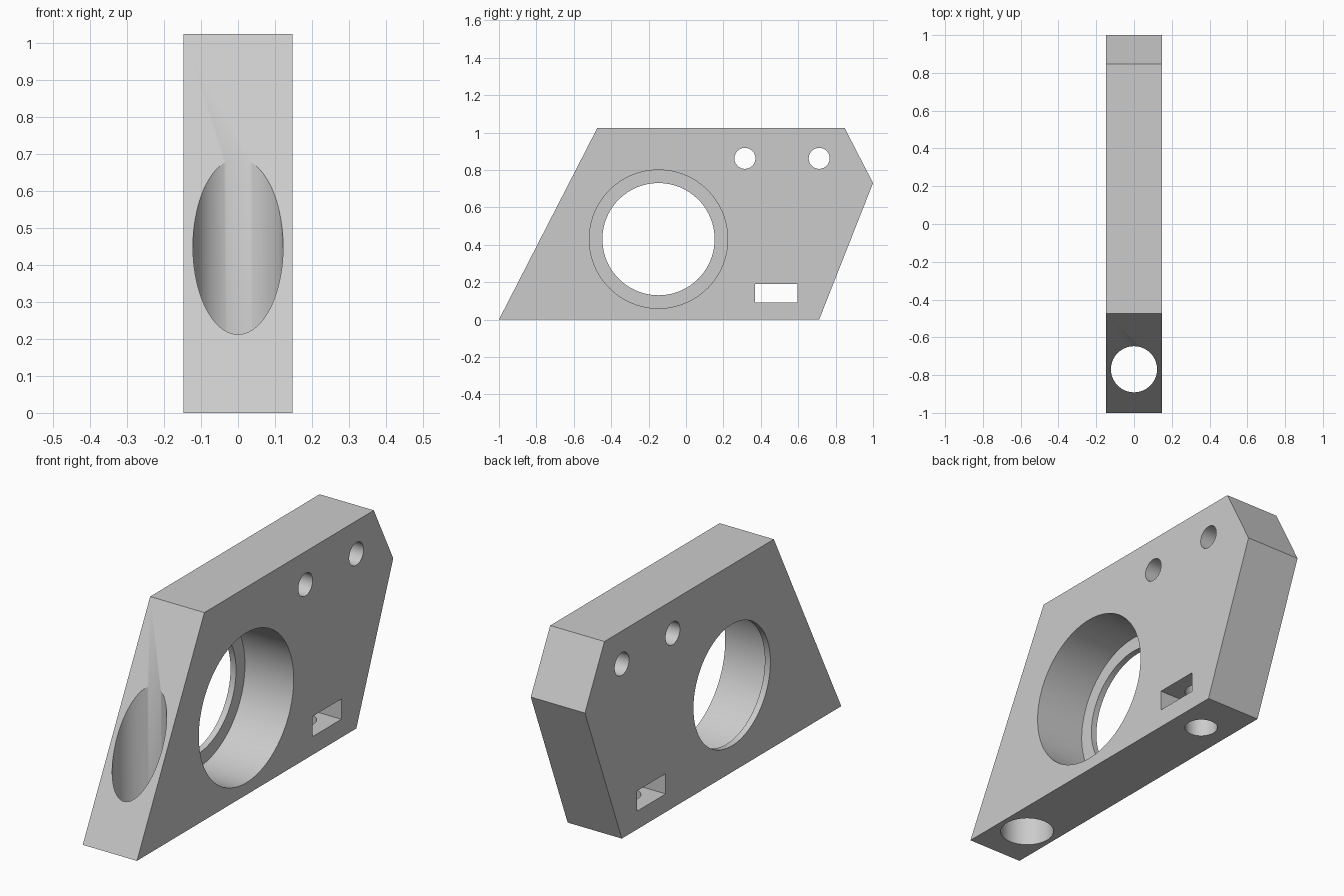
import bpy, bmesh, math
from mathutils import Matrix, Vector

cube = bpy.data.objects.get("Cube")
if cube:
    bpy.data.objects.remove(cube, do_unlink=True)

HALF = 0.148   # half thickness of the plate
LIP = 0.03     # lip left behind the counterbore
OVER = 0.1     # how far cutters reach past the surface

grey = bpy.data.materials.new("plain grey")
grey.use_nodes = True
colour = (0.6, 0.6, 0.6, 1)
grey.diffuse_color = colour
grey.node_tree.nodes["Principled BSDF"].inputs["Base Color"].default_value = colour


def add_object(name, bm):
    bmesh.ops.recalc_face_normals(bm, faces=bm.faces)
    mesh = bpy.data.meshes.new(name)
    bm.to_mesh(mesh)
    bm.free()
    mesh.materials.append(grey)
    obj = bpy.data.objects.new(name, mesh)
    bpy.context.collection.objects.link(obj)
    return obj


def prism(name, profile, x0, x1):
    """Extrude a (y, z) outline along x."""
    bm = bmesh.new()
    face = bm.faces.new([bm.verts.new((x0, y, z)) for y, z in profile])
    ext = bmesh.ops.extrude_face_region(bm, geom=[face])
    verts = [v for v in ext["geom"] if isinstance(v, bmesh.types.BMVert)]
    bmesh.ops.translate(bm, verts=verts, vec=(x1 - x0, 0, 0))
    return add_object(name, bm)


def cylinder(name, start, end, radius, sides=96):
    a, b = Vector(start), Vector(end)
    turn = (b - a).to_track_quat('Z', 'Y').to_matrix().to_4x4()
    bm = bmesh.new()
    bmesh.ops.create_cone(bm, cap_ends=True, segments=sides, radius1=radius,
                          radius2=radius, depth=(b - a).length,
                          matrix=Matrix.Translation((a + b) / 2) @ turn)
    return add_object(name, bm)


def cross_hole(name, y, z, radius, x0=-HALF - OVER):
    return cylinder(name, (x0, y, z), (HALF + OVER, y, z), radius)


# Plate with slanted ends
plate = prism("bracket_plate", [(-1, 0), (0.712, 0), (1, 0.73), (0.848, 1.025),
                                (-0.474, 1.025)], -HALF, HALF)

cutters = [
    # Bearing bore and its counterbore
    cross_hole("bearing_bore", -0.147, 0.43, 0.30),
    cross_hole("bearing_seat", -0.147, 0.43, 0.37, -HALF + LIP),
    # Mounting holes
    cross_hole("mount_hole_front", 0.315, 0.862, 0.056),
    cross_hole("mount_hole_back", 0.712, 0.862, 0.056),
    # Nut slot and the screw hole that crosses it
    prism("nut_slot", [(0.37, 0.09), (0.595, 0.09), (0.595, 0.19), (0.37, 0.19)],
          -HALF - OVER, HALF + OVER),
    cylinder("screw_hole", (0, 0.483, -OVER), (0, 0.483, 0.4), 0.075, 64),
    # Upright rod hole that breaks out of the slanted front
    cylinder("rod_hole", (0, -0.769, -OVER), (0, -0.769, 1.1), 0.122),
]

# Cut every opening, then discard the cutters
bpy.ops.object.select_all(action='DESELECT')
bpy.context.view_layer.objects.active = plate
plate.select_set(True)
for cutter in cutters:
    cutter.hide_render = True
    mod = plate.modifiers.new(cutter.name, 'BOOLEAN')
    mod.operation = 'DIFFERENCE'
    mod.solver = 'EXACT'
    mod.object = cutter
    bpy.ops.object.modifier_apply(modifier=mod.name)
    bpy.data.objects.remove(cutter, do_unlink=True)

bpy.ops.object.shade_smooth_by_angle(angle=math.radians(30))
